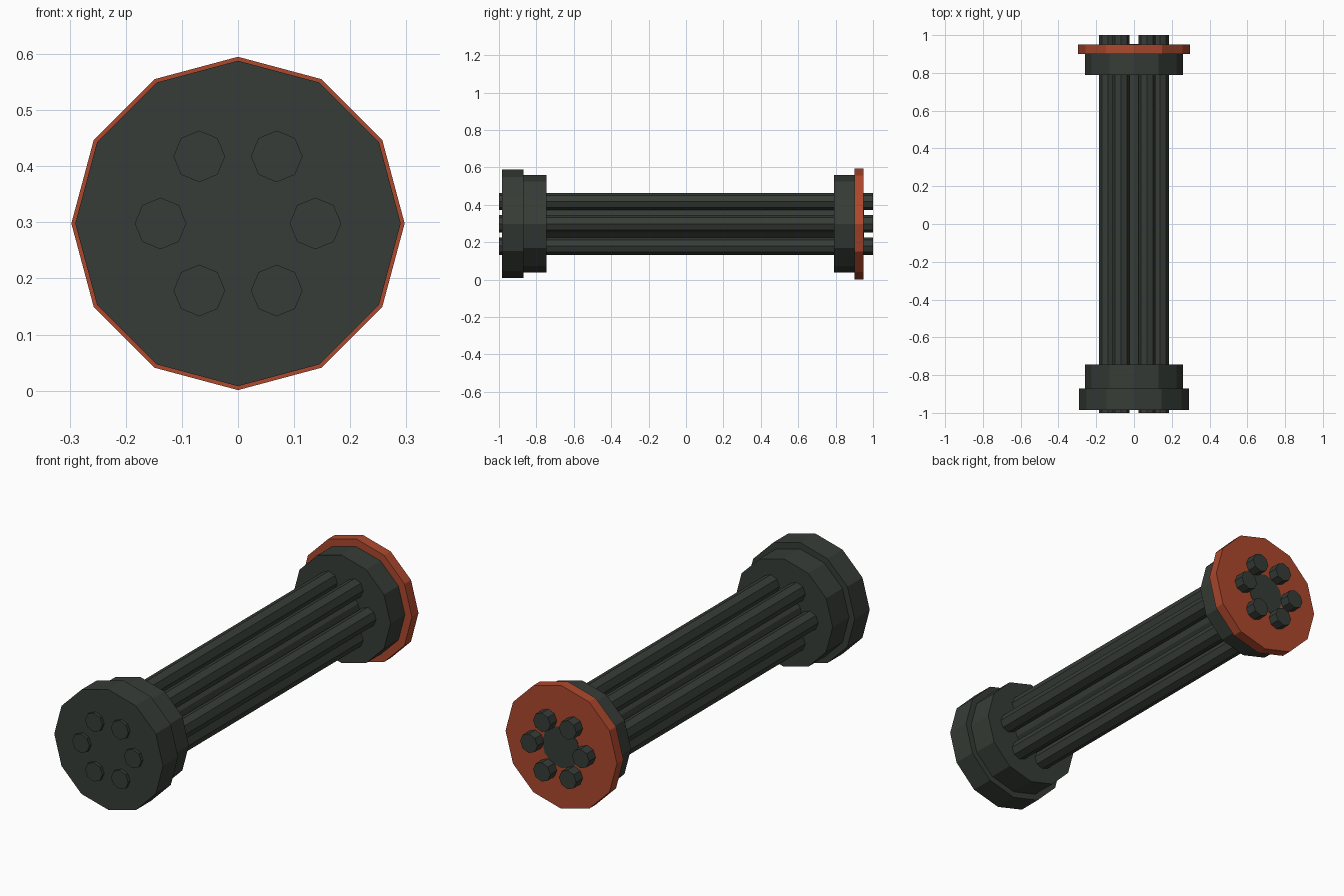
import bpy, math

if "Cube" in bpy.data.objects:
    bpy.data.objects.remove(bpy.data.objects["Cube"])

CZ = 0.298  # height of the central axis


def material(name, rgb):
    m = bpy.data.materials.new(name)
    m.diffuse_color = (*rgb, 1.0)
    m.use_nodes = True
    m.node_tree.nodes["Principled BSDF"].inputs["Base Color"].default_value = m.diffuse_color
    return m


DARK = material("dark gunmetal", (0.038, 0.046, 0.038))
RUST = material("rust orange", (0.42, 0.065, 0.026))


def prism(name, sides, radius, y0, y1, mat, x=0.0, z=CZ):
    """Flat-sided prism along y with corners on the x and z axes."""
    verts, faces = [], []
    for y in (y0, y1):
        for i in range(sides):
            a = 2 * math.pi * i / sides
            verts.append((x + radius * math.cos(a), y, z + radius * math.sin(a)))
    faces.append(list(range(sides)))
    faces.append(list(range(2 * sides - 1, sides - 1, -1)))
    for i in range(sides):
        j = (i + 1) % sides
        faces.append((i, i + sides, j + sides, j))
    mesh = bpy.data.meshes.new(name)
    mesh.from_pydata(verts, [], faces)
    mesh.materials.append(mat)
    mesh.update()
    ob = bpy.data.objects.new(name, mesh)
    bpy.context.collection.objects.link(ob)
    return ob


# Ring of six tubes running the full length
for k in range(6):
    a = k * math.pi / 3
    prism(f"tube_{k + 1}", 8, 0.046, -1.0, 1.0, DARK,
          0.138 * math.cos(a), CZ + 0.138 * math.sin(a))

# Central core, flush with the rear plate
prism("core", 12, 0.1, -0.97, 0.952, DARK)

# Stepped front clamp
prism("front_collar", 12, 0.29, -0.985, -0.87, DARK)
prism("front_inner_collar", 12, 0.26, -0.87, -0.745, DARK)

# Rear clamp and coloured end plate
prism("rear_collar", 12, 0.26, 0.79, 0.90, DARK)
prism("rear_plate", 12, 0.297, 0.90, 0.95, RUST)
